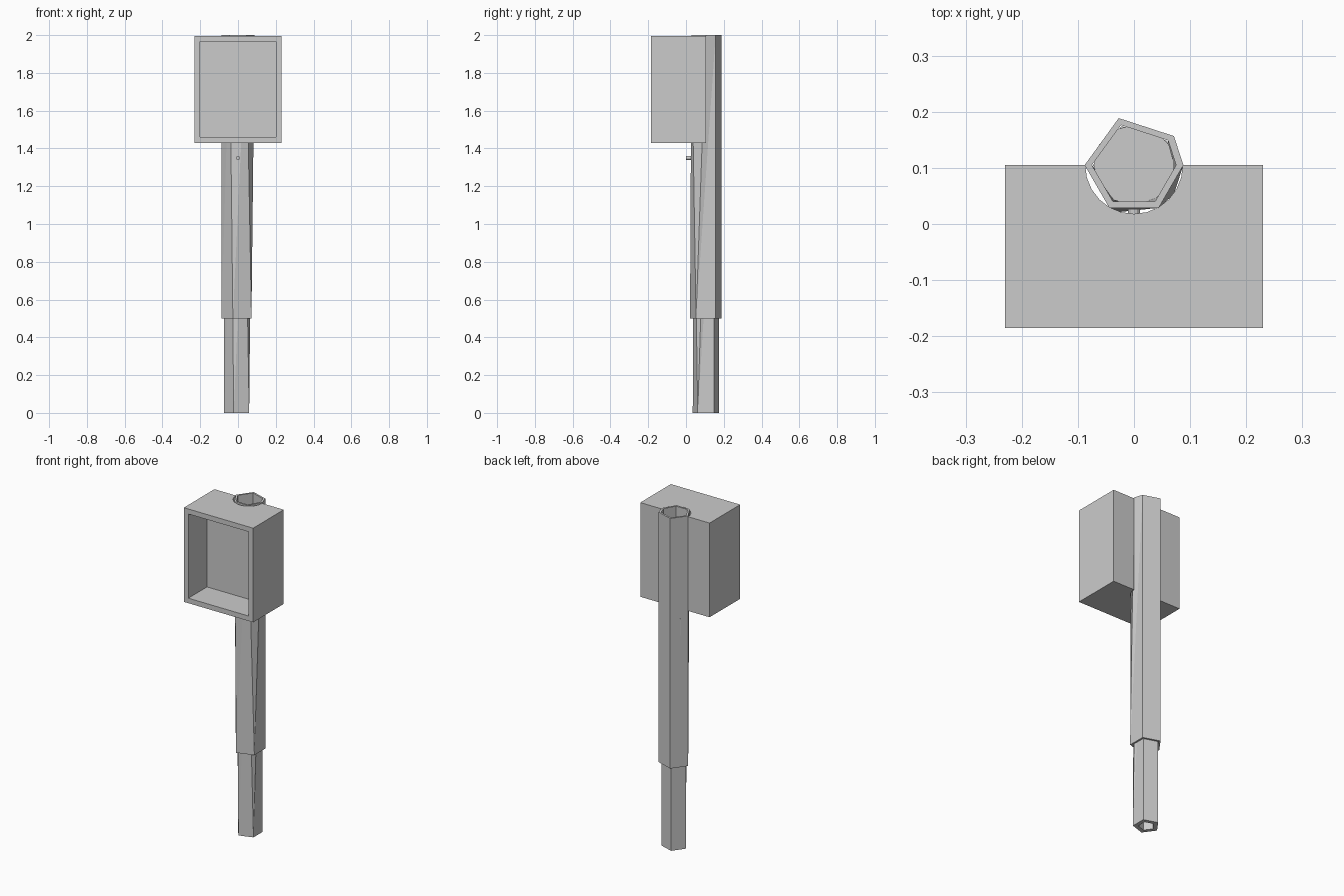
import bpy, bmesh, math

if "Cube" in bpy.data.objects:
    bpy.data.objects.remove(bpy.data.objects["Cube"])

CY = 0.105  # pole axis position in y
BOTTOM = [180, 108, 36, -36, -36, -108]   # five-sided end (one corner doubled)
TOP = [180, 108, 36, 0, -60, -120]        # six-sided end


def finish(name, bm):
    bmesh.ops.remove_doubles(bm, verts=bm.verts, dist=1e-5)
    bmesh.ops.triangulate(bm, faces=[f for f in bm.faces if len(f.verts) == 4])
    bmesh.ops.recalc_face_normals(bm, faces=bm.faces)
    me = bpy.data.meshes.new(name)
    bm.to_mesh(me)
    bm.free()
    ob = bpy.data.objects.new(name, me)
    bpy.context.collection.objects.link(ob)
    return ob


def tube(name, r_out, r_in, z0, z1):
    """Hollow faceted tube going from five to six sides."""
    bm = bmesh.new()

    def ring(angles, r, z):
        return [bm.verts.new((r * math.cos(math.radians(a)),
                              CY + r * math.sin(math.radians(a)), z)) for a in angles]
    rings = [ring(BOTTOM, r_out, z0), ring(TOP, r_out, z1),
             ring(TOP, r_in, z1), ring(BOTTOM, r_in, z0)]
    for k in range(4):
        a, b = rings[k], rings[(k + 1) % 4]
        for i in range(6):
            j = (i + 1) % 6
            if k == 0:  # explicit diagonals on the outside
                bm.faces.new((a[i], a[j], b[i]))
                bm.faces.new((a[j], b[j], b[i]))
            else:
                bm.faces.new((a[i], a[j], b[j], b[i]))
    bmesh.ops.dissolve_degenerate(bm, edges=bm.edges, dist=1e-5)
    return finish(name, bm)


def block(name, x, y0, y1, z0, z1):
    bpy.ops.mesh.primitive_cube_add(size=1, location=(0, (y0 + y1) / 2, (z0 + z1) / 2))
    ob = bpy.context.object
    ob.name = name
    ob.scale = (2 * x, y1 - y0, z1 - z0)
    return ob


def cylinder(name, sides, r, depth, loc, rot=(0, 0, 0)):
    bpy.ops.mesh.primitive_cylinder_add(vertices=sides, radius=r, depth=depth,
                                        location=loc, rotation=rot)
    ob = bpy.context.object
    ob.name = name
    return ob


def cut(target, cutter):
    m = target.modifiers.new("cut", 'BOOLEAN')
    m.operation = 'DIFFERENCE'
    m.solver = 'EXACT'
    m.object = cutter
    bpy.context.view_layer.objects.active = target
    bpy.ops.object.modifier_apply(modifier=m.name)
    bpy.data.objects.remove(cutter)


# telescoping pole
tube("outer_tube", 0.088, 0.075, 0.5, 2.0)
tube("inner_tube", 0.073, 0.045, 0.0, 1.38)

# plug closing the top of the inner tube
cylinder("inner_plug", 12, 0.072, 0.1, (0, CY, 1.34))

# locking pin
cylinder("locking_pin", 12, 0.011, 0.04, (0, 0.02, 1.35), (math.pi / 2, 0, 0))

# open-fronted head box with a groove where the pole passes
box = block("head_box", 0.23, -0.185, CY, 1.43, 1.995)
cut(box, block("cavity_cutter", 0.2, -0.3, -0.008, 1.46, 1.965))
cut(box, cylinder("groove_cutter", 24, 0.087, 1.0, (0, CY, 1.7)))
